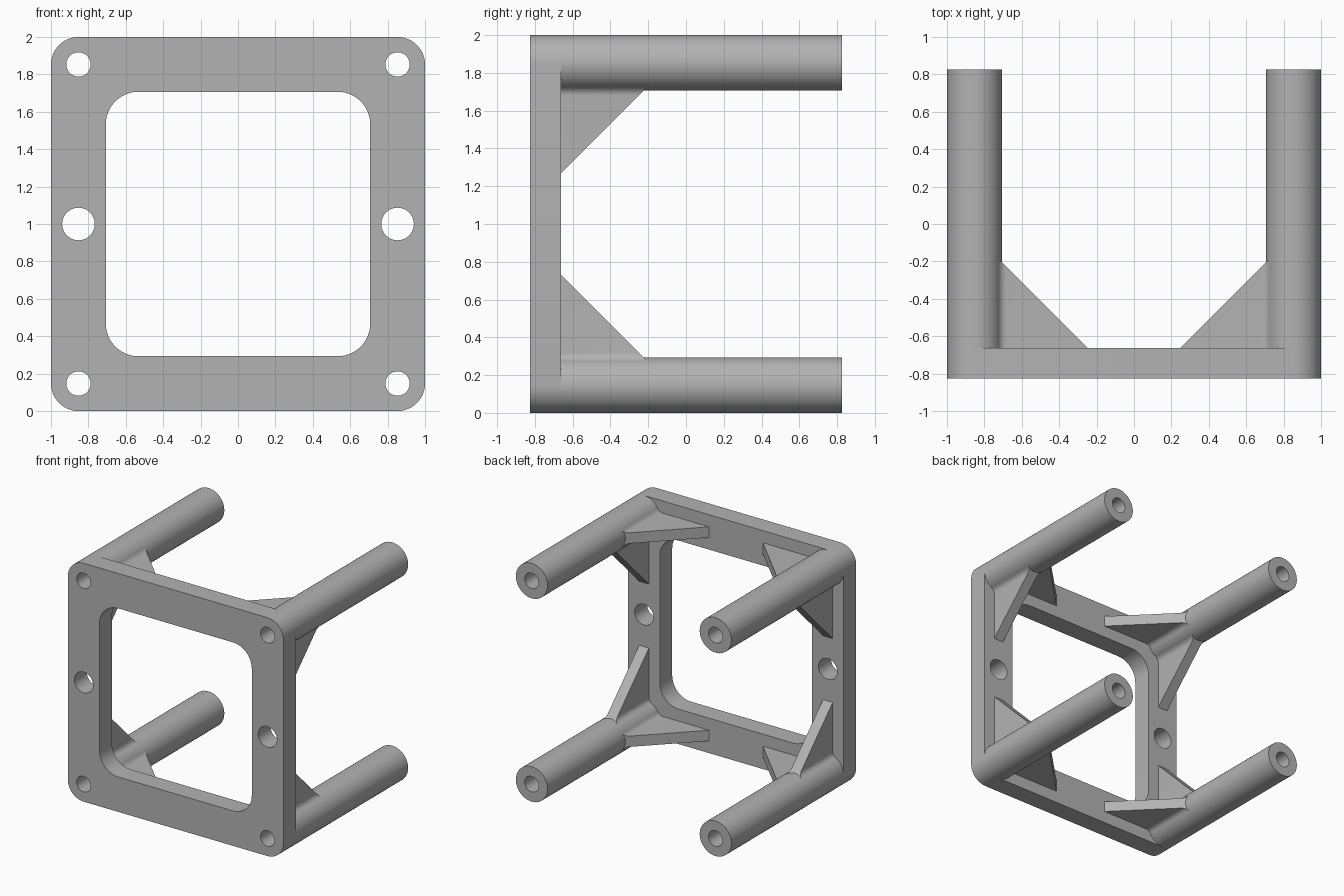
import bpy, bmesh, math
from mathutils import Matrix, Vector

if "Cube" in bpy.data.objects:
    bpy.data.objects.remove(bpy.data.objects["Cube"], do_unlink=True)

FRONT, PLATE_BACK, BACK = -0.827, -0.662, 0.827
R = 0.147                # post radius, also the plate corner radius
C = 1 - R                # post axis offset from the centre
BORE = 0.065
HALF, FILLET = 0.045, 0.05   # gusset half thickness and root fillet

grey = bpy.data.materials.new("grey")
grey.use_nodes = True
colour = (0.45, 0.45, 0.45, 1)
grey.diffuse_color = colour
grey.node_tree.nodes["Principled BSDF"].inputs["Base Color"].default_value = colour


def arc(cx, cz, r, start, end, n):
    return [(cx + r * math.cos(math.radians(start + (end - start) * i / n)),
             cz + r * math.sin(math.radians(start + (end - start) * i / n)))
            for i in range(n + 1)]


def circle(cx, cz, r, n=48):
    return arc(cx, cz, r, 0, 360, n)[:-1]


def rounded_square(half, r):
    points = []
    for k, (sx, sz) in enumerate([(1, 1), (-1, 1), (-1, -1), (1, -1)]):
        points += arc(sx * (half - r), sz * (half - r), r, 90 * k, 90 * k + 90, 12)
    return points


def prism(loops, y0, y1):
    """Fill outlines in the xz plane (inner loops are holes) and extrude along y."""
    bm = bmesh.new()
    for loop in loops:
        verts = [bm.verts.new((x, y0, z)) for x, z in loop]
        for a, b in zip(verts, verts[1:] + verts[:1]):
            bm.edges.new((a, b))
    bmesh.ops.triangle_fill(bm, edges=bm.edges[:], use_beauty=True)
    out = bmesh.ops.extrude_face_region(bm, geom=bm.faces[:], use_keep_orig=True)
    moved = [g for g in out["geom"] if isinstance(g, bmesh.types.BMVert)]
    bmesh.ops.translate(bm, verts=moved, vec=(0, y1 - y0, 0))
    return bm


def finish(bm, name, matrix):
    bm.transform(Matrix.Translation((0, 0, 1)) @ matrix)
    bmesh.ops.recalc_face_normals(bm, faces=bm.faces[:])
    mesh = bpy.data.meshes.new(name)
    bm.to_mesh(mesh)
    bm.free()
    mesh.materials.append(grey)
    obj = bpy.data.objects.new(name, mesh)
    bpy.context.collection.objects.link(obj)
    bpy.ops.object.select_all(action="DESELECT")
    obj.select_set(True)
    bpy.context.view_layer.objects.active = obj
    bpy.ops.object.shade_smooth_by_angle(angle=math.radians(30))


def gusset(cut):
    """Triangular rib along +x from a post axis, with filleted roots."""
    v = HALF + FILLET
    u = math.sqrt((R + FILLET) ** 2 - v ** 2)
    root = 180 + math.degrees(math.atan2(v, u))
    upper = arc(u, v, FILLET, root, 270, 8) + [(0.8, HALF)]
    lower = [(x, -z) for x, z in reversed(upper)]
    bm = prism([upper + lower], PLATE_BACK, 0.1)
    # slope the free edge at 45 degrees
    out = bmesh.ops.bisect_plane(
        bm, geom=bm.verts[:] + bm.edges[:] + bm.faces[:], dist=1e-6,
        plane_co=(cut, 0, 0), plane_no=(1, 1, 0), clear_outer=True)
    rim = [g for g in out["geom_cut"] if isinstance(g, bmesh.types.BMEdge)]
    bmesh.ops.triangle_fill(bm, edges=rim, use_beauty=True)
    return bm


# Front frame with opening, corner bores and side holes
loops = [rounded_square(1, R), rounded_square(0.707, 0.175)]
loops += [circle(sx * C, sz * C, BORE) for sx in (-1, 1) for sz in (-1, 1)]
loops += [circle(sx * C, 0, 0.087) for sx in (-1, 1)]
finish(prism(loops, FRONT, PLATE_BACK), "front_frame", Matrix())

# Hollow corner posts, each braced by two gussets
for sx, side in ((1, "left"), (-1, "right")):
    for sz, level in ((1, "top"), (-1, "bottom")):
        at = Matrix.Translation((sx * C, 0, sz * C))
        tag = f"{level}_{side}"
        finish(prism([circle(0, 0, R), circle(0, 0, BORE)], PLATE_BACK, BACK),
               f"post_{tag}", at)
        inward_x = Matrix.Rotation(math.pi if sx > 0 else 0, 4, "Y")
        inward_z = Matrix.Rotation(math.pi / 2 * sz, 4, "Y")
        # bisecting uses y, which rotation about Y leaves unchanged
        finish(gusset(-0.058), f"horizontal_gusset_{tag}", at @ inward_x)
        finish(gusset(-0.077), f"vertical_gusset_{tag}", at @ inward_z)
